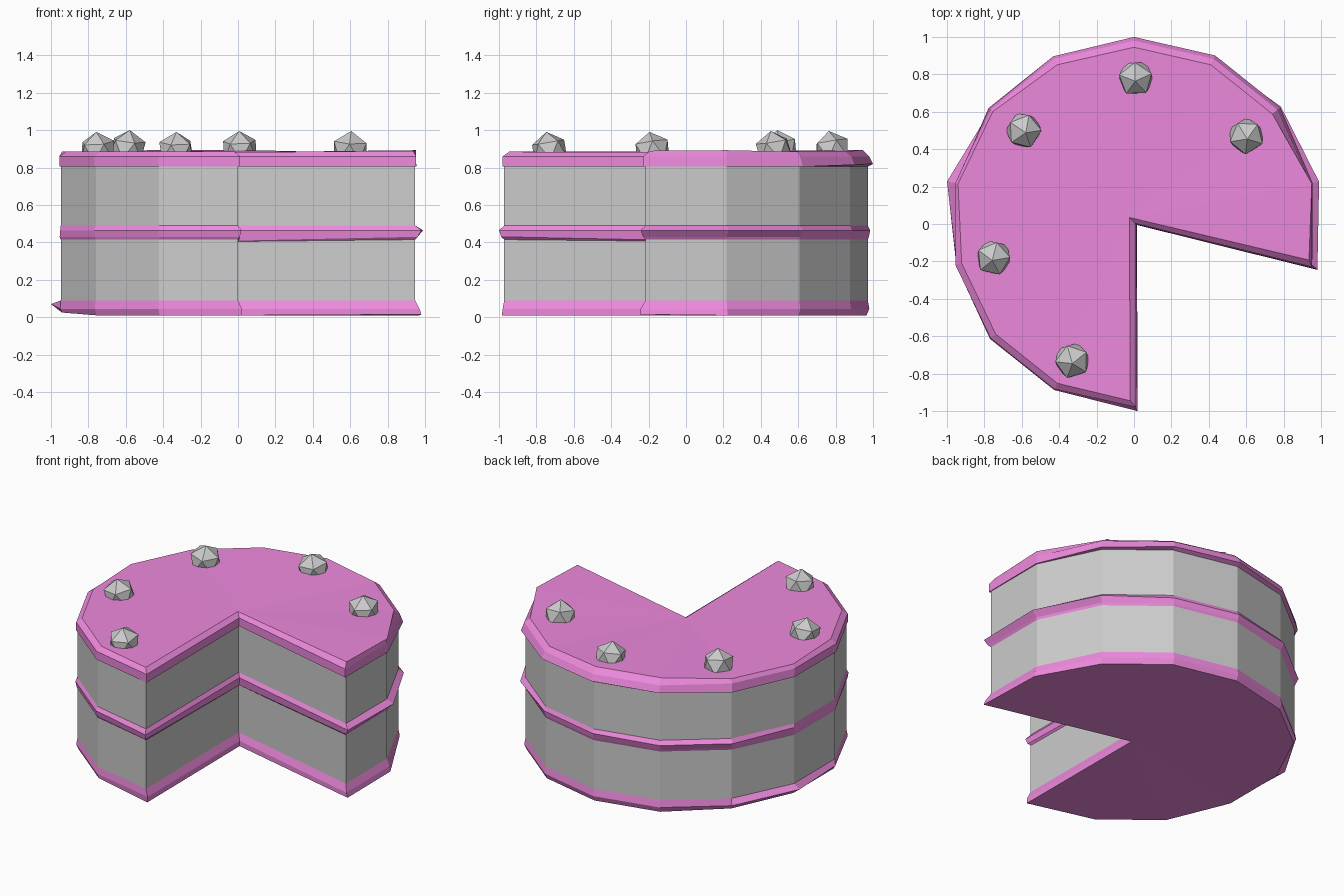
import bpy, bmesh
from math import sin, cos, radians, pi

if "Cube" in bpy.data.objects:
    bpy.data.objects.remove(bpy.data.objects["Cube"])

STEP = 2 * pi / 14           # fourteen-sided cake with two segments removed
START = -STEP / 2

icing = bpy.data.materials.new("pink_icing")
icing.diffuse_color = (0.85, 0.25, 0.72, 1)
icing.use_nodes = True
icing.node_tree.nodes["Principled BSDF"].inputs["Base Color"].default_value = icing.diffuse_color


def outline(z, radius, out=0.0, bumps={}, lift={}):
    """Notched ring: centre corner, then 12 rim points; out pushes the cut faces."""
    pts = [(out - 0.005, 0.015 - out, z + lift.get('c', 0))]
    for i in range(12):
        a = START + i * STEP
        r = radius + bumps.get(i, 0)
        x, y = r * cos(a), r * sin(a)
        if i == 0:
            x, y = x - 0.22 * out, y - out
        if i == 11:
            x += out
        pts.append((x, y, z + lift.get(i, 0)))
    return pts


def layer(name, rings, mat=None, bottom=False, top=False):
    bm = bmesh.new()
    rows = [[bm.verts.new(p) for p in ring] for ring in rings]
    for lo, hi in zip(rows, rows[1:]):
        for i in range(13):
            j = (i + 1) % 13
            bm.faces.new((lo[i], lo[j], hi[j], hi[i]))
    for i in range(1, 12):
        if bottom:
            bm.faces.new((rows[0][0], rows[0][i + 1], rows[0][i]))
        if top:
            bm.faces.new((rows[-1][0], rows[-1][i], rows[-1][i + 1]))
    me = bpy.data.meshes.new(name)
    bm.to_mesh(me)
    bm.free()
    if mat:
        me.materials.append(mat)
    ob = bpy.data.objects.new(name, me)
    bpy.context.collection.objects.link(ob)


# Sponge layers
R = 0.972
layer("lower_sponge", [outline(0.09, R), outline(0.415, R)])
layer("upper_sponge", [outline(0.49, R), outline(0.81, R)])

# Bottom icing, pressed outwards unevenly
layer("bottom_icing", [
    outline(0.01, 0.965, 0.02, {0: 0.045, 1: 0.03, 11: 0.02}, {6: 0.01, 7: 0.015, 8: 0.015, 0: 0.005}),
    outline(0.045, 0.98, 0.02, {7: 0.045, 0: 0.02, 1: 0.01, 8: -0.005}, {7: 0.025}),
    outline(0.09, R)], icing, bottom=True)

# Middle icing, squeezed out between the sponges
layer("middle_icing", [
    outline(0.415, R, 0, {}, {0: 0, 'c': -0.01}),
    outline(0.43, 0.978, 0.01, {0: 0.01, 11: 0.01}, {'c': -0.02}),
    outline(0.465, 0.985, 0.018, {0: 0.025, 1: 0.03, 2: 0.02, 5: 0.01, 6: 0.01, 7: -0.01, 8: -0.01, 11: 0.015}),
    outline(0.49, R)], icing)

# Top icing with a bevelled rim
layer("top_icing", [
    outline(0.805, R),
    outline(0.805, 0.98, 0.012, {2: 0.02, 3: 0.02, 4: 0.02, 5: 0.015, 6: 0.01}, {3: 0.01, 4: 0.015, 5: 0.01}),
    outline(0.86, 0.98, 0.012, {1: -0.01}),
    outline(0.885, 0.945, -0.02, {7: 0.02, 6: 0.02, 0: 0.01, 1: 0.03},
            {'c': -0.003, 0: 0.005, 1: 0.008, 4: 0.01, 5: 0.01})],
    icing, top=True)

# Berries around the rim
for n, (x, y, z, turn) in enumerate([(0.01, 0.78, 0.895, 20), (-0.59, 0.50, 0.9, 75),
                                     (0.60, 0.47, 0.895, 50), (-0.75, -0.18, 0.89, 5),
                                     (-0.33, -0.73, 0.89, 35)]):
    bpy.ops.mesh.primitive_ico_sphere_add(subdivisions=1, radius=0.102, location=(x, y, z),
                                          rotation=(radians(8), radians(-5), radians(turn)))
    bpy.context.object.name = f"berry_{n + 1}"
